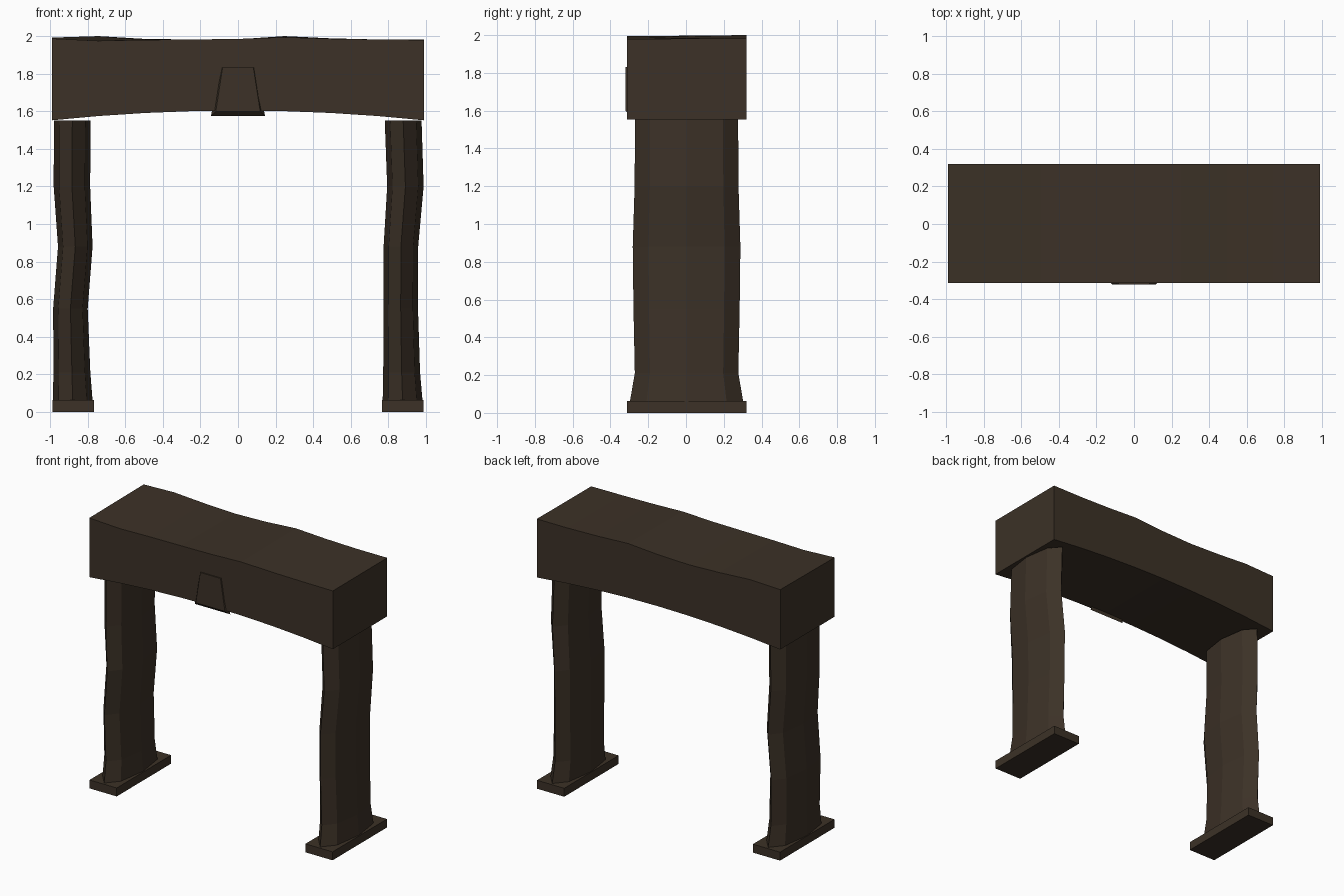
import bpy, bmesh, math

cube = bpy.data.objects.get("Cube")
if cube:
    bpy.data.objects.remove(cube, do_unlink=True)

wood = bpy.data.materials.new("dark_brown_wood")
wood.use_nodes = True
COLOUR = (0.045, 0.031, 0.02, 1)
wood.diffuse_color = COLOUR
wood.node_tree.nodes["Principled BSDF"].inputs["Base Color"].default_value = COLOUR


def loft(name, rings):
    """Skin a row of matching vertex rings and cap both ends, flat shaded."""
    bm = bmesh.new()
    rows = [[bm.verts.new(p) for p in ring] for ring in rings]
    n = len(rows[0])
    for a, b in zip(rows, rows[1:]):
        for i in range(n):
            j = (i + 1) % n
            bm.faces.new((a[i], a[j], b[j], b[i]))
    bm.faces.new(rows[0])
    bm.faces.new(rows[-1])
    bmesh.ops.recalc_face_normals(bm, faces=bm.faces)
    mesh = bpy.data.meshes.new(name)
    bm.to_mesh(mesh)
    bm.free()
    mesh.materials.append(wood)
    obj = bpy.data.objects.new(name, mesh)
    bpy.context.collection.objects.link(obj)
    return obj


def rect(x0, x1, y0, y1, z):
    return [(x0, y0, z), (x1, y0, z), (x1, y1, z), (x0, y1, z)]


FRONT, BACK = -0.313, 0.319

# Lintel: uneven worn top, shallow arch underneath
front_top = [1.987, 1.975, 1.98, 1.982, 1.985, 1.994, 1.986, 1.982, 1.98]
back_top = [1.992, 2.0, 1.985, 1.976, 1.983, 2.0, 1.988, 1.982, 1.982]
sections = []
for i, (zf, zb) in enumerate(zip(front_top, back_top)):
    t = i / 4 - 1
    x, under = 0.99 * t, 1.604 - 0.052 * t * t
    sections.append([(x, FRONT, under), (x, BACK, under), (x, BACK, zb), (x, FRONT, zf)])
loft("lintel", sections)

# Keystone: thin tapered plate, slightly flared toward its back and foot
def keystone_outline(y, top, foot, z_foot):
    return [(-foot, y, z_foot), (foot, y, z_foot), (top, y, 1.832), (-top, y, 1.832)]

loft("keystone", [keystone_outline(-0.321, 0.082, 0.118, 1.6),
                  keystone_outline(-0.295, 0.089, 0.144, 1.575)])

# Legs: crooked eight-sided posts, each on a plain block
heights = [0.06, 0.21, 0.55, 0.88, 1.2, 1.552]
half_width = [0.106, 0.098, 0.092, 0.092, 0.097, 0.098]
half_depth = [0.3, 0.274, 0.281, 0.285, 0.275, 0.273]
bends = {"right": [-0.88, -0.884, -0.892, -0.866, -0.884, -0.882],
         "left": [0.876, 0.871, 0.866, 0.867, 0.891, 0.879]}
for side, centres in bends.items():
    rings = []
    for z, w, d, cx in zip(heights, half_width, half_depth, centres):
        angles = [k * math.pi / 4 for k in range(8)]
        rings.append([(cx + w * math.cos(a), 0.003 + d * math.sin(a), z) for a in angles])
    loft(side + "_leg", rings)
    s = 1 if side == "left" else -1
    loft(side + "_foot_block", [rect(s * 0.767, s * 0.988, FRONT, BACK, z) for z in (0, 0.062)])
